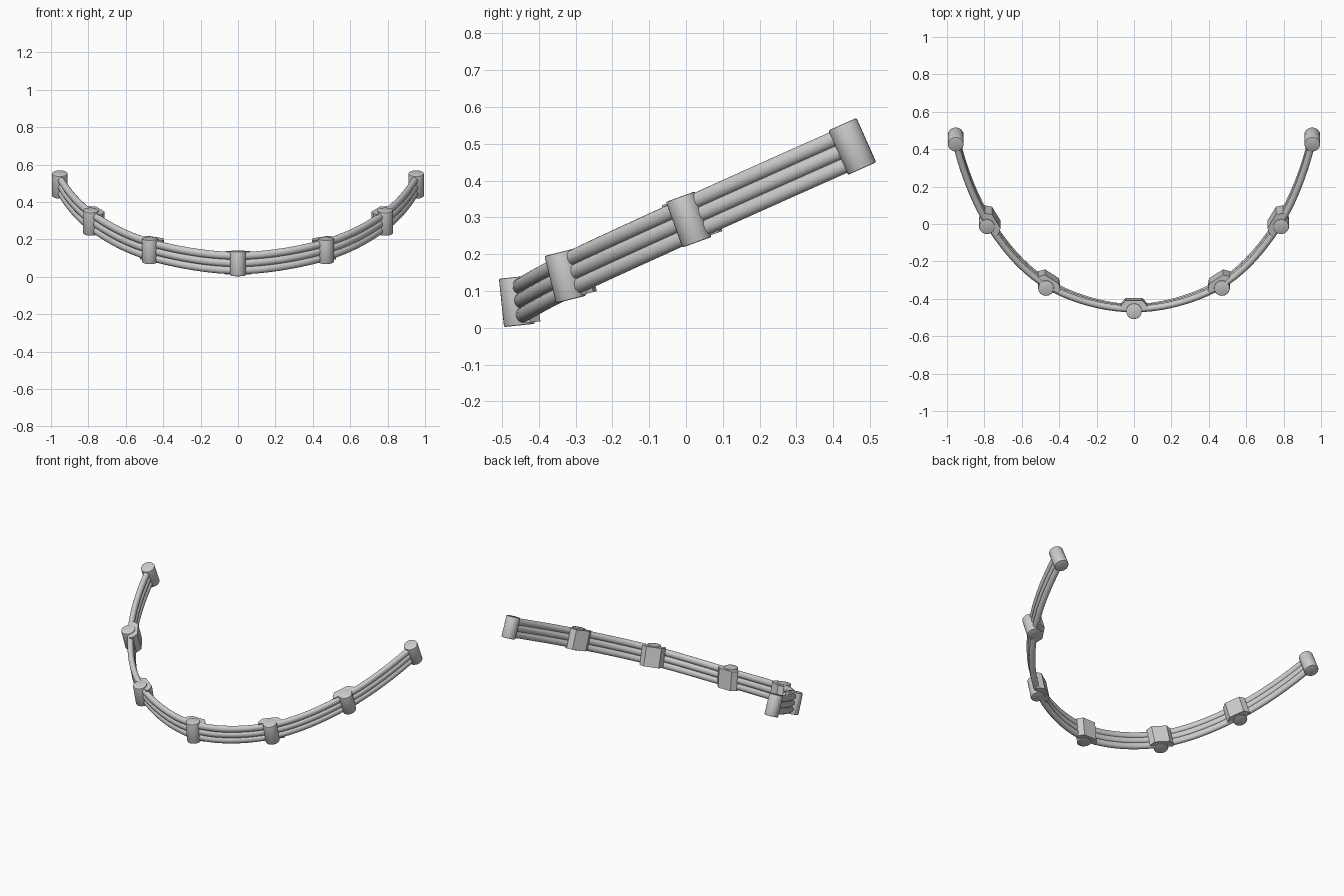
import bpy, bmesh, math
from mathutils import Vector, Matrix

if "Cube" in bpy.data.objects:
    bpy.data.objects.remove(bpy.data.objects["Cube"])

# Half of the rail centre line: position and forward lean (degrees) at each post
HALF = [((0, -0.45, 0.073), 6), ((0.465, -0.32, 0.143), 14),
        ((0.778, 0.012, 0.296), 20), ((0.953, 0.452, 0.493), 24)]
GHOST = ((1.0, 0.92, 0.698), 26)          # beyond the end, steers the end tangent


def flip(k):
    return ((-k[0][0], k[0][1], k[0][2]), k[1])


right = HALF + [GHOST]
KNOTS = [flip(k) for k in right[:0:-1]] + right
KNOTS = [(Vector(p), a) for p, a in KNOTS]
STEPS = 10


def sample(i, t):
    """Catmull-Rom frame: centre, tangent, leaning up, inward."""
    a, b, c, d = (KNOTS[j][0] for j in (i - 1, i, i + 1, min(i + 2, len(KNOTS) - 1)))
    p = 0.5 * (2 * b + (c - a) * t + (2 * a - 5 * b + 4 * c - d) * t * t
               + (3 * b - a - 3 * c + d) * t ** 3)
    tan = 0.5 * ((c - a) + 2 * (2 * a - 5 * b + 4 * c - d) * t
                 + 3 * (3 * b - a - 3 * c + d) * t * t)
    tan.normalize()
    ang = math.radians(KNOTS[i][1] * (1 - t) + KNOTS[i + 1][1] * t)
    up = Vector((0, -math.sin(ang), math.cos(ang)))
    inward = up.cross(tan).normalized()
    return p, tan, up, inward


def finish(bm, name, smooth=True):
    bmesh.ops.recalc_face_normals(bm, faces=bm.faces)
    me = bpy.data.meshes.new(name)
    bm.to_mesh(me)
    bm.free()
    ob = bpy.data.objects.new(name, me)
    bpy.context.collection.objects.link(ob)
    if smooth:
        bpy.ops.object.select_all(action='DESELECT')
        ob.select_set(True)
        bpy.context.view_layer.objects.active = ob
        bpy.ops.object.shade_smooth_by_angle(angle=math.radians(40))
    return ob


# Three stacked rail tubes
frames = [sample(i, s / STEPS) for i in range(1, 7) for s in range(STEPS)]
frames.append(sample(7, 0))


def tube(name, offset, radius=0.021, sides=16):
    bm = bmesh.new()
    rings = []
    for p, tan, up, inward in frames:
        ring = []
        for k in range(sides):
            a = 2 * math.pi * k / sides
            ring.append(bm.verts.new(p + up * (offset + radius * math.sin(a))
                                     + inward * (0.018 * math.cos(a))))
        rings.append(ring)
    for r0, r1 in zip(rings, rings[1:]):
        for k in range(sides):
            n = (k + 1) % sides
            bm.faces.new((r0[k], r0[n], r1[n], r1[k]))
    bm.faces.new(rings[0])
    bm.faces.new(rings[-1])
    finish(bm, name)


for name, off in (("rail_lower", -0.039), ("rail_middle", 0), ("rail_upper", 0.039)):
    tube(name, off)


# Round posts with softened rims
def post(name, frame, outward):
    p, tan, up, inward = frame
    bm = bmesh.new()
    bmesh.ops.create_cone(bm, cap_ends=True, segments=28, radius1=0.042,
                          radius2=0.042, depth=0.132)
    rims = [e for e in bm.edges if abs(e.verts[0].co.z - e.verts[1].co.z) < 1e-5]
    bmesh.ops.bevel(bm, geom=rims, offset=0.004, segments=2, affect='EDGES', profile=0.5)
    rot = up.to_track_quat('Z', 'Y').to_matrix().to_4x4()
    bm.transform(Matrix.Translation(p - inward * outward) @ rot)
    finish(bm, name)


# Tapered clamp block behind the rail
def bracket(name, frame):
    p, tan, up, inward = frame
    bm = bmesh.new()
    profile = [(-0.07, 0.0), (0.07, 0.0), (0.07, 0.02), (0.045, 0.048),
               (-0.045, 0.048), (-0.07, 0.02)]
    side = inward.cross(up).normalized()
    low, high = ([bm.verts.new(p + side * x + inward * y + up * h) for x, y in profile]
                 for h in (-0.061, 0.061))
    bm.faces.new(low)
    bm.faces.new(high)
    for k in range(6):
        n = (k + 1) % 6
        bm.faces.new((low[k], low[n], high[n], high[k]))
    finish(bm, name, smooth=False)


for n, i in enumerate(range(1, 8)):
    end = i in (1, 7)
    f = sample(i, 0)
    post(f"{'end' if end else 'rail'}_post_{n}", f, 0 if end else 0.01)
    if not end:
        bracket(f"back_bracket_{n}", f)
